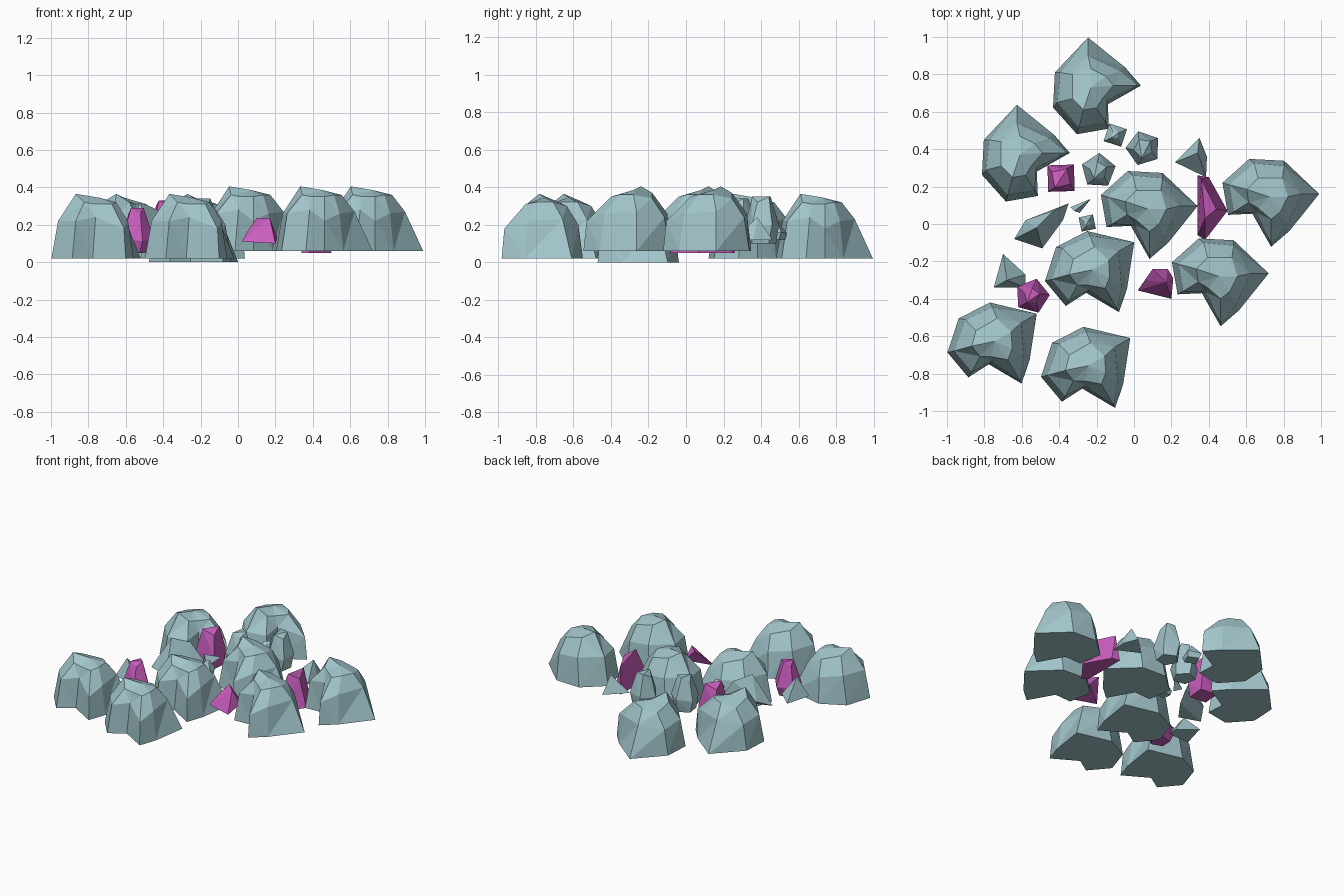
import bpy, bmesh
from math import sin, cos, radians, tau

start = bpy.data.objects.get("Cube")
if start:
    bpy.data.objects.remove(start, do_unlink=True)


def make_material(name, colour):
    material = bpy.data.materials.new(name)
    material.use_nodes = True
    material.diffuse_color = colour
    material.node_tree.nodes["Principled BSDF"].inputs["Base Color"].default_value = colour
    return material


stone = make_material("pale blue stone", (0.36, 0.56, 0.60, 1))
crystal = make_material("magenta crystal", (0.58, 0.11, 0.51, 1))


def finish_mesh(name, bm, material):
    bmesh.ops.recalc_face_normals(bm, faces=bm.faces)
    mesh = bpy.data.meshes.new(name)
    bm.to_mesh(mesh)
    bm.free()
    mesh.materials.append(material)
    return mesh


def place(name, mesh, location=(0, 0, 0), angle=0):
    item = bpy.data.objects.new(name, mesh)
    item.location = location
    item.rotation_euler.z = radians(angle)
    bpy.context.collection.objects.link(item)
    return item


def hull(name, points, material):
    """Solid shard wrapped around a handful of corners."""
    bm = bmesh.new()
    for point in points:
        bm.verts.new(point)
    result = bmesh.ops.convex_hull(bm, input=bm.verts)
    bmesh.ops.delete(bm, geom=[v for v in bm.verts if not v.link_faces], context="VERTS")
    return place(name, finish_mesh(name, bm, material))


def gem(name, material, x, y, bottom, top, radius, sides, angle=0, taper=0.5, waist=0.4, foot=0.8):
    """Faceted pebble with a foot, a waist and a tapered top."""
    points = []
    for level, size in ((0, foot), (waist, 1), (1, taper)):
        for i in range(sides):
            a = radians(angle) + tau * i / sides + level * 0.3
            points.append((x + radius * size * cos(a), y + radius * size * sin(a),
                           bottom + (top - bottom) * (level - 0.12 * (i % 2) * level)))
    return hull(name, points, material)


# Boulder: footprint, shoulder and crest share the same eight corners
footprint = [(-.016, .247), (.18, .09), (.267, -.01), (.09, -.11),
             (.096, -.24), (-.075, -.27), (-.203, -.127), (-.193, .06)]
shoulder = [(-.016, .15, .21), (.155, .07, .2), (.25, -.01, .16), (.085, -.09, .22),
            (.08, -.21, .2), (-.065, -.235, .2), (-.18, -.1, .2), (-.165, .06, .18)]
crest = [(0, .08, .3), (.08, .04, .3), (.12, -.01, .29), (.06, -.08, .29),
         (.03, -.13, .3), (-.04, -.14, .345), (-.1, -.08, .31), (-.1, .05, .28)]
bm = bmesh.new()
rings = [[bm.verts.new(p) for p in ring]
         for ring in ([(x, y, 0) for x, y in footprint], shoulder, crest)]
bm.faces.new(rings[0])
for low, high in zip(rings, rings[1:]):
    for i in range(len(low)):
        j = (i + 1) % len(low)
        bm.faces.new((low[i], low[j], high[j], high[i]))
summit = bm.verts.new((0, -.02, .325))
for i, corner in enumerate(rings[2]):
    bm.faces.new((corner, rings[2][(i + 1) % 8], summit))
bmesh.ops.triangulate(bm, faces=bm.faces)
boulder = finish_mesh("boulder", bm, stone)

boulders = {
    "back_boulder": (-.23, .75, .02, 0),
    "back_right_boulder": (-.61, .39, .02, 0),
    "centre_boulder": (.093, .08, .06, -90),
    "left_boulder": (.743, .145, .06, -90),
    "front_left_boulder": (.473, -.28, .06, -90),
    "inner_boulder": (-.205, -.235, 0, -60),
    "front_right_boulder": (-.726, -.617, .02, -60),
    "front_boulder": (-.226, -.747, .02, -60),
}
for name, (x, y, z, angle) in boulders.items():
    place(name, boulder, (x, y, z), angle)

# Small stones between the boulders
gem("tall_pebble_back", stone, .05, .405, .1, .35, .095, 5, 100, .55)
gem("tall_pebble_middle", stone, -.19, .285, .1, .34, .095, 5, 80, .5)
gem("tiny_pebble_back", stone, -.1, .475, .12, .22, .07, 4, 20, .3)
gem("tiny_pebble_centre", stone, -.25, .005, .12, .22, .055, 4, 50, .3)
hull("left_shard", [(.35, .46, .12), (.22, .33, .12), (.385, .25, .12),
                    (.39, .36, .12), (.34, .38, .24)], stone)
hull("right_shard", [(-.7, -.16, .1), (-.58, -.27, .1), (-.58, -.34, .1),
                     (-.75, -.34, .1), (-.68, -.3, .24)], stone)
hull("long_shard", [(-.64, -.08, .1), (-.49, -.13, .1), (-.38, .02, .1), (-.58, .02, .15),
                    (-.35, .11, .15), (-.43, .07, .28), (-.52, -.02, .32)], stone)
hull("shard_tip", [(-.34, .09, .16), (-.23, .135, .2), (-.29, .06, .14),
                   (-.32, .07, .22)], stone)

# Crystals
gem("back_crystal", crystal, -.39, .245, .06, .33, .1, 4, 40, .6, .4, .9)
gem("right_crystal", crystal, -.545, -.385, .05, .29, .095, 5, 70, .45, .3, .7)
hull("front_crystal", [(.02, -.355, .11), (.2, -.4, .1), (.21, -.29, .13), (.18, -.24, .15),
                       (.1, -.24, .235), (.17, -.31, .235), (.06, -.3, .18)], crystal)
hull("long_crystal", [(.34, .26, .05), (.34, -.06, .05), (.38, -.085, .05), (.5, .07, .05),
                      (.4, .25, .05), (.36, .24, .24), (.38, .03, .28), (.44, .08, .24)], crystal)
